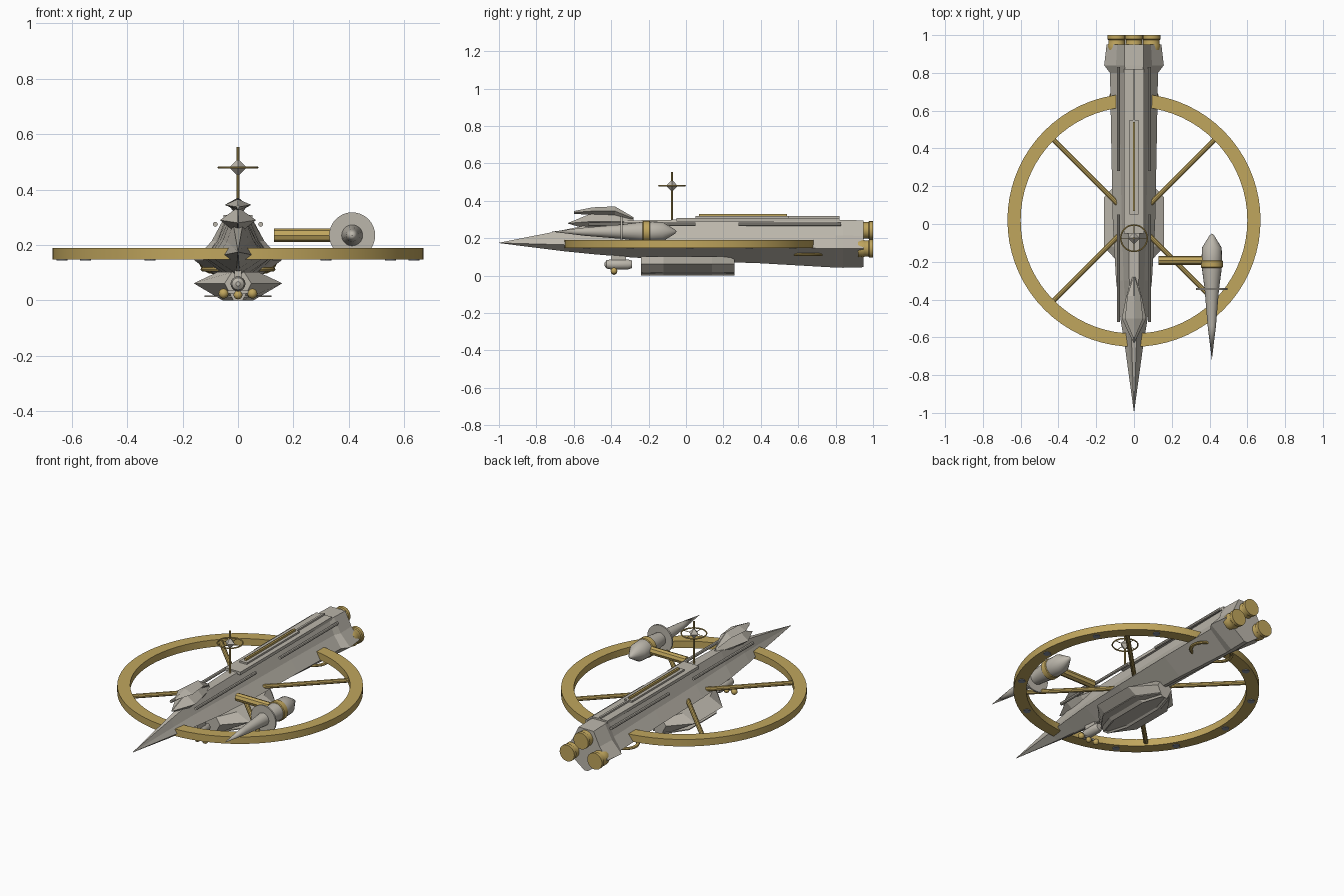
import bpy, bmesh, math
from math import pi, cos, sin
from mathutils import Matrix, Vector

if "Cube" in bpy.data.objects:
    bpy.data.objects.remove(bpy.data.objects["Cube"], do_unlink=True)


def material(name, rgb):
    m = bpy.data.materials.new(name)
    m.use_nodes = True
    m.diffuse_color = (*rgb, 1)
    m.node_tree.nodes["Principled BSDF"].inputs["Base Color"].default_value = (*rgb, 1)
    return m


GREY = material("warm grey", (0.50, 0.47, 0.41))
GOLD = material("gold", (0.53, 0.38, 0.11))
SLATE = material("slate", (0.24, 0.27, 0.33))


def finish(name, bm, mat, smooth=False):
    bmesh.ops.recalc_face_normals(bm, faces=bm.faces)
    mesh = bpy.data.meshes.new(name)
    bm.to_mesh(mesh)
    bm.free()
    mesh.materials.append(mat)
    ob = bpy.data.objects.new(name, mesh)
    bpy.context.collection.objects.link(ob)
    if smooth:
        bpy.ops.object.select_all(action="DESELECT")
        ob.select_set(True)
        bpy.context.view_layer.objects.active = ob
        bpy.ops.object.shade_smooth_by_angle(angle=math.radians(35))
    return ob


def loft(name, rings, mat, smooth=False):
    """Skin a list of equal-length point rings and cap both ends."""
    bm = bmesh.new()
    rows = [[bm.verts.new(p) for p in ring] for ring in rings]
    n = len(rows[0])
    for a, b in zip(rows, rows[1:]):
        for i in range(n):
            j = (i + 1) % n
            bm.faces.new((a[i], a[j], b[j], b[i]))
    bm.faces.new(rows[0])
    bm.faces.new(rows[-1])
    bmesh.ops.remove_doubles(bm, verts=bm.verts, dist=1e-5)
    return finish(name, bm, mat, smooth)


def mirrored(half, y):
    """Close a right-hand (x, z) outline, listed top to bottom, across x = 0."""
    return [(x, y, z) for x, z in half] + [(-x, y, z) for x, z in reversed(half)]


def box(name, lo, hi, mat):
    (x0, y0, z0), (x1, y1, z1) = lo, hi
    rings = [[(x0, y0, z), (x1, y0, z), (x1, y1, z), (x0, y1, z)] for z in (z0, z1)]
    return loft(name, rings, mat)


def rod(name, a, b, r, mat, sides=10):
    a, b = Vector(a), Vector(b)
    d = b - a
    bm = bmesh.new()
    place = Matrix.Translation((a + b) / 2) @ d.to_track_quat("Z", "Y").to_matrix().to_4x4()
    bmesh.ops.create_cone(bm, cap_ends=True, segments=sides, radius1=r, radius2=r,
                          depth=d.length, matrix=place)
    return finish(name, bm, mat, True)


def turned(name, profile, x, z, mat, sides=20):
    """Turn (radius, y) points around an axis along y."""
    rings = [[(x + r * cos(2 * pi * i / sides), y, z + r * sin(2 * pi * i / sides))
              for i in range(sides)] for r, y in profile]
    return loft(name, rings, mat, True)


def hoop(name, section, centre, mat, sides=72, stretch=1):
    """Sweep a closed (radius, z) section round a vertical axis."""
    cx, cy, cz = centre
    bm = bmesh.new()
    rows = []
    for i in range(sides):
        a = 2 * pi * i / sides
        rows.append([bm.verts.new((cx + stretch * r * cos(a), cy + r * sin(a), cz + z))
                     for r, z in section])
    n = len(section)
    for i in range(sides):
        a, b = rows[i], rows[(i + 1) % sides]
        for k in range(n):
            bm.faces.new((a[k], a[(k + 1) % n], b[(k + 1) % n], b[k]))
    return finish(name, bm, mat, True)


def round_section(major, minor, sides=8):
    return [(major + minor * cos(2 * pi * k / sides), minor * sin(2 * pi * k / sides))
            for k in range(sides)]


def ball(name, centre, r, mat):
    bm = bmesh.new()
    bmesh.ops.create_uvsphere(bm, u_segments=12, v_segments=8, radius=r,
                              matrix=Matrix.Translation(centre))
    return finish(name, bm, mat, True)


# Hull: y, half width, deck half width, top, widest height, bottom
stations = [(-1, 0, 0, .176, .175, .174), (-.65, .048, .012, .245, .165, .13),
            (-.5, .072, .018, .275, .16, .115), (-.3, .095, .025, .295, .155, .098),
            (0, .112, .03, .30, .15, .08), (.4, .12, .038, .30, .15, .066),
            (.8, .127, .045, .298, .145, .043), (.84, .158, .05, .298, .145, .042),
            (.95, .145, .05, .295, .145, .045)]
hull = []
for y, w, tw, zt, zm, zb in stations:
    waist = (tw + (w - tw) * .42, zm + (zt - zm) * .45)
    hull.append(mirrored([(tw, zt), waist, (w, zm), (w * .08, zb)], y))
loft("hull", hull, GREY)

# Canopy: two stacked faceted blisters
for name, rows in (
        ("canopy_base", [(-.63, 0, .282, .28, .278), (-.5, .065, .335, .29, .24),
                         (-.4, .045, .335, .29, .24), (-.28, .012, .305, .29, .26)]),
        ("canopy_crown", [(-.6, .005, .345, .338, .33), (-.5, .048, .365, .345, .325),
                          (-.38, .035, .37, .345, .32), (-.28, .004, .312, .305, .295)])):
    loft(name, [mirrored([(0.002, t), (w, m), (0.002, b)], y) for y, w, t, m, b in rows], GREY)

# Deck plates and spine
box("deck_plate", (-.052, -.05, .29), (.052, .82, .308), GREY)
box("deck_step", (-.024, .05, .30), (.024, .55, .318), GREY)
box("spine_strip", (-.006, .07, .31), (.006, .54, .33), GOLD)
box("spine_rear", (-.006, .54, .30), (.006, .82, .318), GREY)

# Side rails
for side, s in (("left", 1), ("right", -1)):
    for part, y0, y1 in (("front", -.52, .05), ("rear", .28, .83)):
        rod(f"{part}_rail_{side}", (s * .082, y0, .275), (s * .082, y1, .275), .009, GREY, 8)

# Great ring with spokes and underside studs
CY = .02
hoop("great_ring", [(.60, .148), (.67, .148), (.67, .19), (.60, .19)], (0, CY, 0), GOLD)
for i in range(4):
    a = pi / 4 + i * pi / 2
    c, s = cos(a), sin(a)
    rod(f"spoke_{i}", (.08 * c, CY + .08 * s, .17), (.61 * c, CY + .61 * s, .17), .013, GOLD)
for i in range(12):
    a = i * pi / 6
    p = (.635 * cos(a), CY + .635 * sin(a))
    rod(f"ring_stud_{i}", (*p, .144), (*p, .15), .02, SLATE, 12)

# Rear grab hoop
hoop("rear_hoop", round_section(.09, .008), (0, .655, .112), GOLD, 32, 1.38)

# Engines: one above, two below
for i, (x, z) in enumerate(((0, .242), (-.092, .145), (.092, .145))):
    turned(f"engine_{i}", [(.044, .92), (.048, .945), (.044, .955), (.044, .975),
                           (.049, .98), (.049, 1.0)], x, z, GOLD)

# Keel bay: one plan outline scaled in width per level, with a recessed hatch
plan = [(.3, -.24), (1, -.12), (1, .14), (.3, .26)]
outline = plan + [(-x, y) for x, y in reversed(plan)]
levels = [(.055, .0), (.16, .062), (.075, .102)]
bay = loft("keel_bay", [[(x * w, y, z) for x, y in outline] for w, z in levels], GREY)
loft("keel_plate", [[(x * .12, y, z) for x, y in outline] for z in (.012, .018)], GREY)
bm = bmesh.new()
bm.from_mesh(bay.data)
floor = min(bm.faces, key=lambda f: f.calc_center_median().z)
bmesh.ops.inset_region(bm, faces=[floor], thickness=.012, depth=-.008)
bm.to_mesh(bay.data)
bm.free()

# Chin sensor
turned("chin_sensor", [(.008, -.435), (.022, -.425), (.027, -.40), (.027, -.31), (.02, -.29)],
       0, .06, GREY, 16)
box("chin_mount", (-.012, -.40, .07), (.012, -.32, .125), GREY)
box("chin_bar", (-.055, -.39, .026), (.055, -.38, .036), GREY)
for i, (x, z, r) in enumerate(((-.052, .025, .018), (0, .02, .016), (.052, .025, .018))):
    ball(f"chin_lamp_{i}", (x, -.385, z), r, GOLD)

# Mast with hoop and faceted bead
rod("mast", (0, -.075, .28), (0, -.075, .553), .005, GOLD, 8)
hoop("mast_hoop", round_section(.07, .004, 6), (0, -.075, .48), GOLD, 32)
for name, a, b in (("mast_bar_x", (-.07, 0), (.07, 0)), ("mast_bar_y", (0, -.07), (0, .07))):
    rod(name, (a[0], a[1] - .075, .48), (b[0], b[1] - .075, .48), .002, GOLD, 6)
bead = []
for r, z in ((0, .448), (.031, .48), (0, .512)):
    bead.append([(r * cos(i * pi / 2), -.075 + r * sin(i * pi / 2), z) for i in range(4)])
loft("mast_bead", bead, GREY)

# Outrigger pod on its arm
PX, PZ = .412, .235
turned("pod_body", [(0, -.72), (.022, -.54), (.037, -.36), (.04, -.33), (.052, -.24),
                    (.054, -.18), (.052, -.125), (.012, -.06), (0, -.05)], PX, PZ, GREY)
turned("pod_disc", [(.083, -.349), (.083, -.339)], PX, PZ, GREY, 32)
turned("pod_band", [(.054, -.232), (.058, -.228), (.058, -.196), (.054, -.192)], PX, PZ, GOLD)
rod("pod_arm", (.13, -.193, PZ), (.37, -.193, PZ), .024, GOLD, 8)
